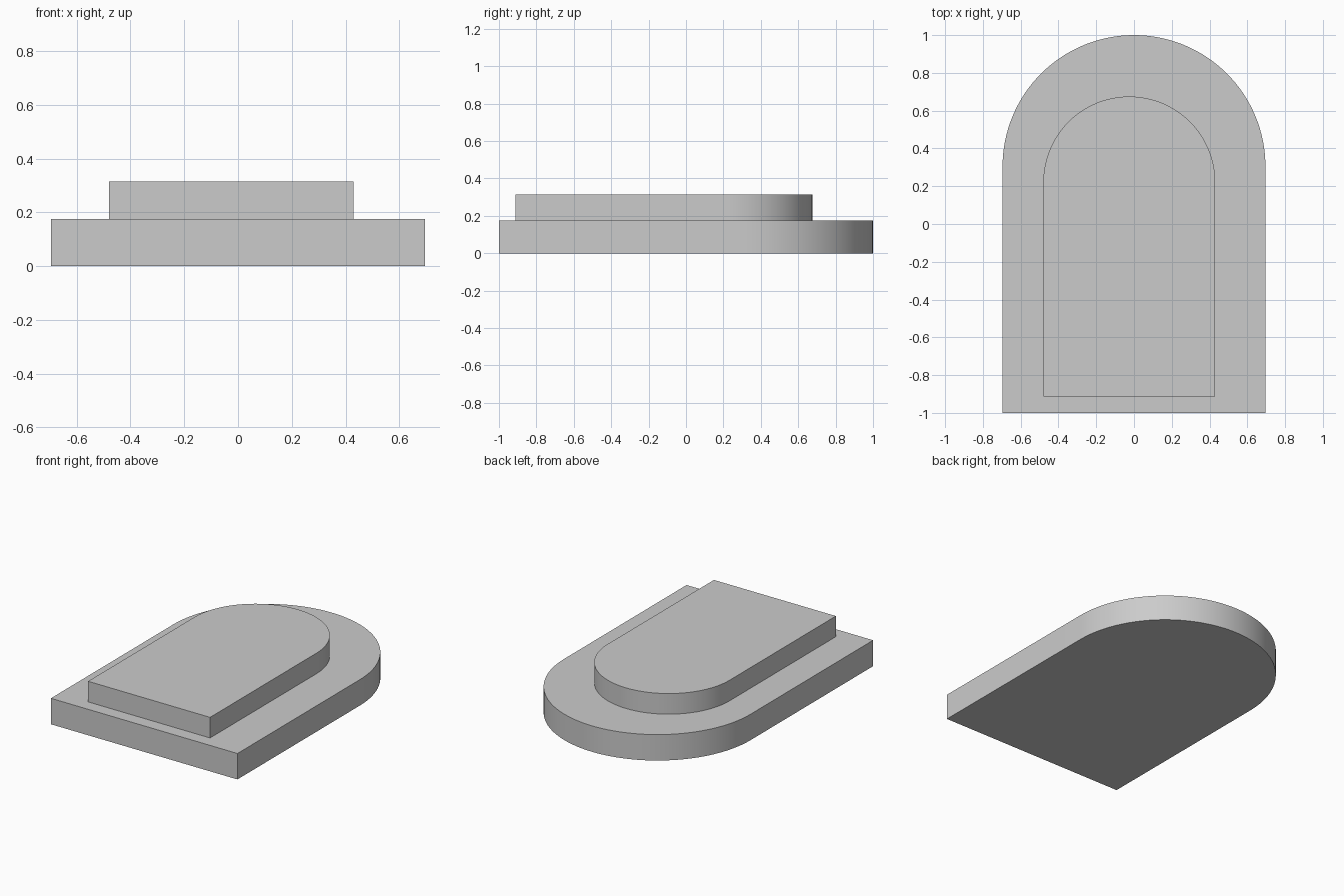
import bpy
import bmesh
from math import cos, sin, pi, radians

cube = bpy.data.objects.get("Cube")
if cube:
    bpy.data.objects.remove(cube, do_unlink=True)

# Single grey material
grey = bpy.data.materials.new("plain_grey")
grey.use_nodes = True
colour = (0.6, 0.6, 0.6, 1)
grey.diffuse_color = colour
grey.node_tree.nodes["Principled BSDF"].inputs["Base Color"].default_value = colour


def arched_slab(name, centre_x, radius, front, back, bottom, top, steps=64):
    """Extruded outline: straight front and sides, semicircular back."""
    arc_y = back - radius
    outline = [(centre_x - radius, front), (centre_x + radius, front)]
    outline += [(centre_x + radius * cos(pi * i / steps),
                 arc_y + radius * sin(pi * i / steps)) for i in range(steps + 1)]
    bm = bmesh.new()
    face = bm.faces.new([bm.verts.new((x, y, bottom)) for x, y in outline])
    raised = bmesh.ops.extrude_face_region(bm, geom=[face], use_keep_orig=True)
    verts = [g for g in raised["geom"] if isinstance(g, bmesh.types.BMVert)]
    bmesh.ops.translate(bm, verts=verts, vec=(0, 0, top - bottom))
    bmesh.ops.recalc_face_normals(bm, faces=bm.faces)
    mesh = bpy.data.meshes.new(name)
    bm.to_mesh(mesh)
    bm.free()
    mesh.materials.append(grey)
    slab = bpy.data.objects.new(name, mesh)
    bpy.context.collection.objects.link(slab)
    # Smooth the curved wall, keep the rims sharp
    bpy.ops.object.select_all(action="DESELECT")
    slab.select_set(True)
    bpy.context.view_layer.objects.active = slab
    bpy.ops.object.shade_smooth_by_angle(angle=radians(30))
    return slab


# Wide lower slab and the smaller, slightly offset slab on top
arched_slab("base_slab", 0, 0.696, -1, 1, 0, 0.175)
arched_slab("upper_slab", -0.025, 0.455, -0.912, 0.675, 0.175, 0.314)
